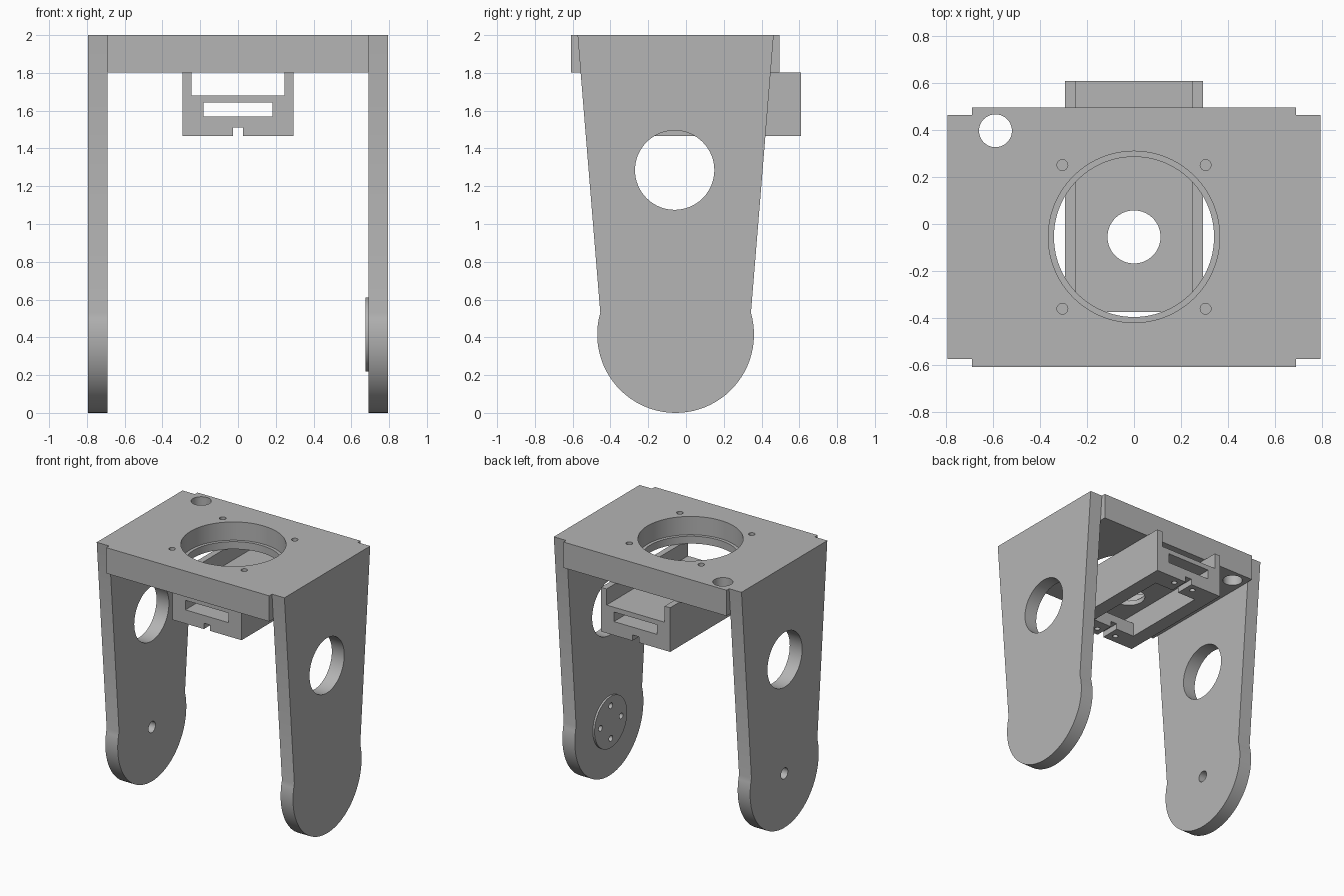
import bpy, bmesh, math
from mathutils import Matrix, Vector

default = bpy.data.objects.get("Cube")
if default:
    bpy.data.objects.remove(default, do_unlink=True)

grey = bpy.data.materials.new("Plain grey")
grey.use_nodes = True
GREY = (0.46, 0.46, 0.46, 1)
grey.diffuse_color = GREY
grey.node_tree.nodes["Principled BSDF"].inputs["Base Color"].default_value = GREY

CY = -0.055          # shared centre line of bore, legs and pivots
PIVOT_Z = 0.415      # centre of the rounded leg ends


def to_object(name, bm):
    bmesh.ops.recalc_face_normals(bm, faces=bm.faces)
    mesh = bpy.data.meshes.new(name)
    bm.to_mesh(mesh)
    bm.free()
    obj = bpy.data.objects.new(name, mesh)
    obj.data.materials.append(grey)
    bpy.context.collection.objects.link(obj)
    return obj


def box(name, low, high):
    low, high = Vector(low), Vector(high)
    bm = bmesh.new()
    bmesh.ops.create_cube(bm, size=1)
    bmesh.ops.scale(bm, vec=high - low, verts=bm.verts)
    bmesh.ops.translate(bm, vec=(low + high) / 2, verts=bm.verts)
    return to_object(name, bm)


def cylinder(name, centre, radius, depth, axis="Z", sides=64):
    bm = bmesh.new()
    turn = Matrix.Rotation(math.pi / 2, 4, "Y") if axis == "X" else Matrix()
    bmesh.ops.create_cone(bm, cap_ends=True, segments=sides, radius1=radius,
                          radius2=radius, depth=depth,
                          matrix=Matrix.Translation(centre) @ turn)
    return to_object(name, bm)


def cut(obj, *cutters):
    for cutter in cutters:
        cutter.hide_render = True
        mod = obj.modifiers.new("Cut", "BOOLEAN")
        mod.operation = "DIFFERENCE"
        mod.solver = "EXACT"
        mod.object = cutter
        bpy.context.view_layer.objects.active = obj
        bpy.ops.object.modifier_apply(modifier=mod.name)
        bpy.data.objects.remove(cutter, do_unlink=True)


def smooth(obj):
    bpy.ops.object.select_all(action="DESELECT")
    obj.select_set(True)
    bpy.context.view_layer.objects.active = obj
    bpy.ops.object.shade_smooth_by_angle(angle=math.radians(25))


# Top plate with stepped bore, corner hole and blind screw holes
plate = box("top_plate", (-0.69, -0.608, 1.803), (0.69, 0.496, 2))
cut(plate,
    cylinder("bore", (0, CY, 1.9), 0.341, 0.5, sides=96),
    cylinder("counterbore", (0, CY, 2), 0.365, 0.28, sides=96),
    cylinder("corner_hole", (-0.59, 0.397, 1.9), 0.07, 0.5))
for x in (-0.305, 0.305):
    for y in (-0.306, 0.306):
        cut(plate, cylinder("screw_hole", (x, CY + y, 2), 0.023, 0.2, sides=24))
smooth(plate)


# Tapered side legs with rounded ends
def leg(name, x0, x1):
    radius, steps = PIVOT_Z, 48
    start = math.asin((0.53 - PIVOT_Z) / radius)
    outline = [(-0.574, 2)]
    for i in range(steps + 1):
        a = math.pi - start + (math.pi + 2 * start) * i / steps
        outline.append((CY + radius * math.cos(a), PIVOT_Z + radius * math.sin(a)))
    outline.append((0.464, 2))
    bm = bmesh.new()
    face = bm.faces.new([bm.verts.new((x0, y, z)) for y, z in outline])
    side = bmesh.ops.extrude_face_region(bm, geom=[face])["geom"]
    bmesh.ops.translate(bm, vec=(x1 - x0, 0, 0),
                        verts=[v for v in side if isinstance(v, bmesh.types.BMVert)])
    obj = to_object(name, bm)
    cut(obj, cylinder("window", ((x0 + x1) / 2, -0.06, 1.285), 0.21, 0.4, "X"))
    return obj


left_leg = leg("left_leg", 0.69, 0.795)
right_leg = leg("right_leg", -0.795, -0.69)
cut(right_leg, cylinder("pivot_hole", (-0.74, CY, PIVOT_Z), 0.042, 0.4, "X", 32))

# Raised round pad with four screw holes on the inside of the left leg
pad = cylinder("pivot_pad", (0.685, CY, PIVOT_Z), 0.197, 0.02, "X")
for k in range(4):
    a = k * math.pi / 2
    centre = (0.69, CY + 0.125 * math.cos(a), PIVOT_Z + 0.125 * math.sin(a))
    for part in (pad, left_leg):
        cut(part, cylinder("pad_hole", centre, 0.022, 0.1, "X", 24))
for part in (left_leg, right_leg, pad):
    smooth(part)

# Hanging holder: open channel above, pocket below, slotted ends
FRONT, BACK, BOTTOM = -0.375, 0.61, 1.465
holder = box("hanging_holder", (-0.293, FRONT, BOTTOM), (0.293, BACK, 1.803))
cut(holder,
    box("channel", (-0.246, -1, 1.68), (0.246, 1, 1.95)),
    box("pocket", (-0.183, -0.225, 1.3), (0.183, 0.46, 1.643)),
    box("end_slots", (-0.183, -1, 1.57), (0.183, 1, 1.643)),
    box("end_notches", (-0.027, -1, 1.3), (0.027, 1, 1.51)),
    cylinder("floor_hole", (0, CY, 1.66), 0.113, 0.2))
for x in (-0.085, 0.085):
    for y in (FRONT + 0.065, BACK - 0.06):
        cut(holder, cylinder("holder_screw_hole", (x, y, BOTTOM), 0.02, 0.16, sides=24))
smooth(holder)
